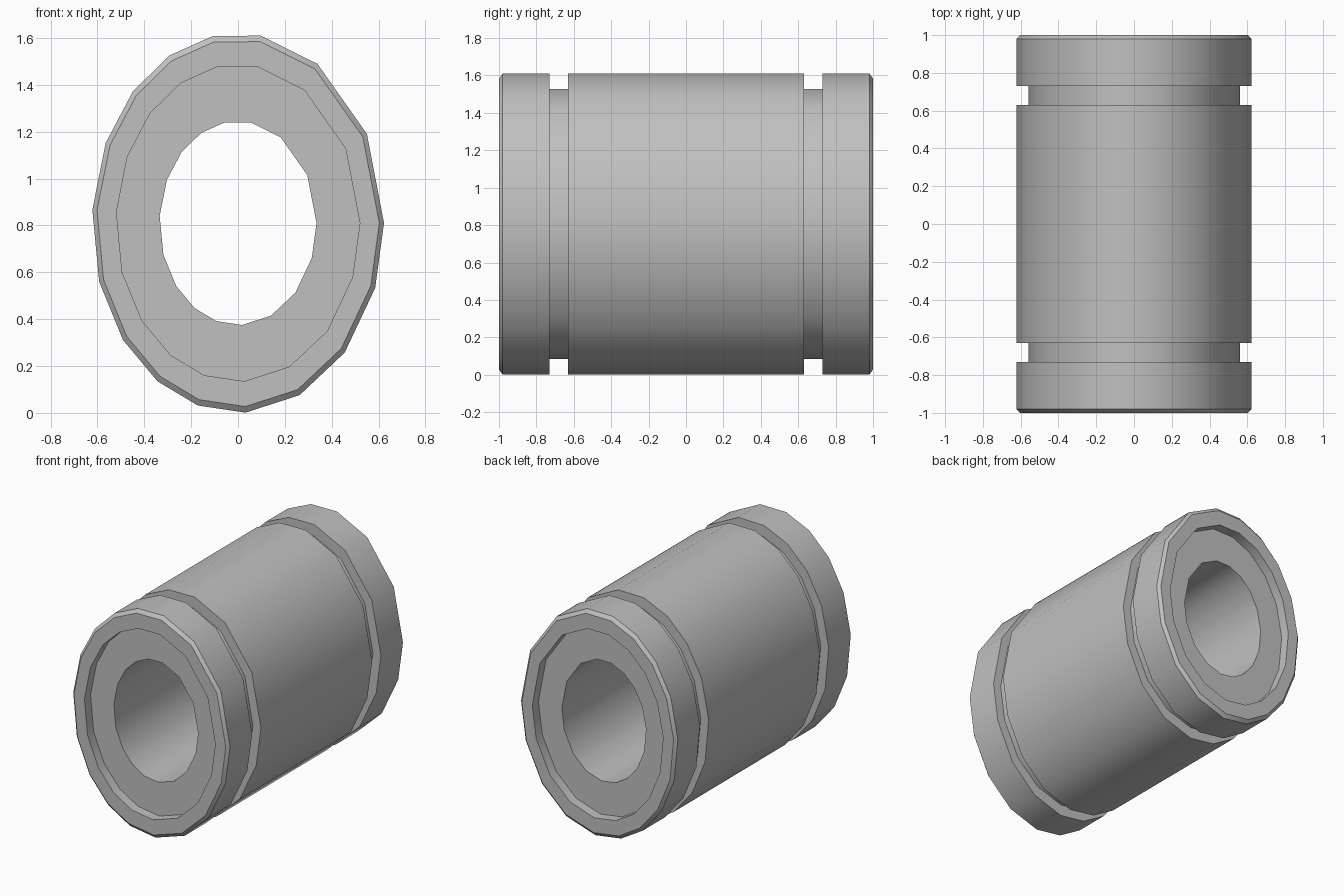
import bpy, bmesh, math

cube = bpy.data.objects.get("Cube")
if cube:
    bpy.data.objects.remove(cube, do_unlink=True)

CENTRE_Z = 0.81
STRETCH = 1.30   # height of the oval relative to its width

# Uneven facet angles around the oval, in degrees
ANGLES = [0, 28, 57, 81, 100, 118, 136, 155, 176,
          198, 218, 236.5, 254, 273, 295, 317, 340]

# Half of the wall section as (radius, y), from the bore to the middle
half = [(0.335, 0.93), (0.52, 0.93), (0.52, 1.0), (0.603, 1.0),
        (0.623, 0.98), (0.623, 0.73), (0.56, 0.73), (0.56, 0.63),
        (0.623, 0.63)]
# Mirror to get the closed section with both ends
section = half + [(r, -y) for r, y in reversed(half)]

# Steel grey
steel = bpy.data.materials.new("steel_grey")
steel.use_nodes = True
colour = (0.53, 0.53, 0.53, 1)
steel.diffuse_color = colour
steel.node_tree.nodes["Principled BSDF"].inputs["Base Color"].default_value = colour

# Sweep the section around the oval
bm = bmesh.new()
rings = []
for r, y in section:
    rings.append([bm.verts.new((r * math.cos(math.radians(a)), y,
                                CENTRE_Z + r * STRETCH * math.sin(math.radians(a))))
                  for a in ANGLES])
n = len(ANGLES)
for i, ring in enumerate(rings):
    other = rings[(i + 1) % len(rings)]
    for k in range(n):
        j = (k + 1) % n
        bm.faces.new((ring[k], ring[j], other[j], other[k]))
bmesh.ops.recalc_face_normals(bm, faces=bm.faces)

mesh = bpy.data.meshes.new("grooved_bushing")
bm.to_mesh(mesh)
bm.free()
mesh.materials.append(steel)
bushing = bpy.data.objects.new("grooved_bushing", mesh)
bpy.context.collection.objects.link(bushing)

# Smooth walls, sharp rims and groove edges
bpy.ops.object.select_all(action='DESELECT')
bushing.select_set(True)
bpy.context.view_layer.objects.active = bushing
bpy.ops.object.shade_smooth_by_angle(angle=math.radians(34))
